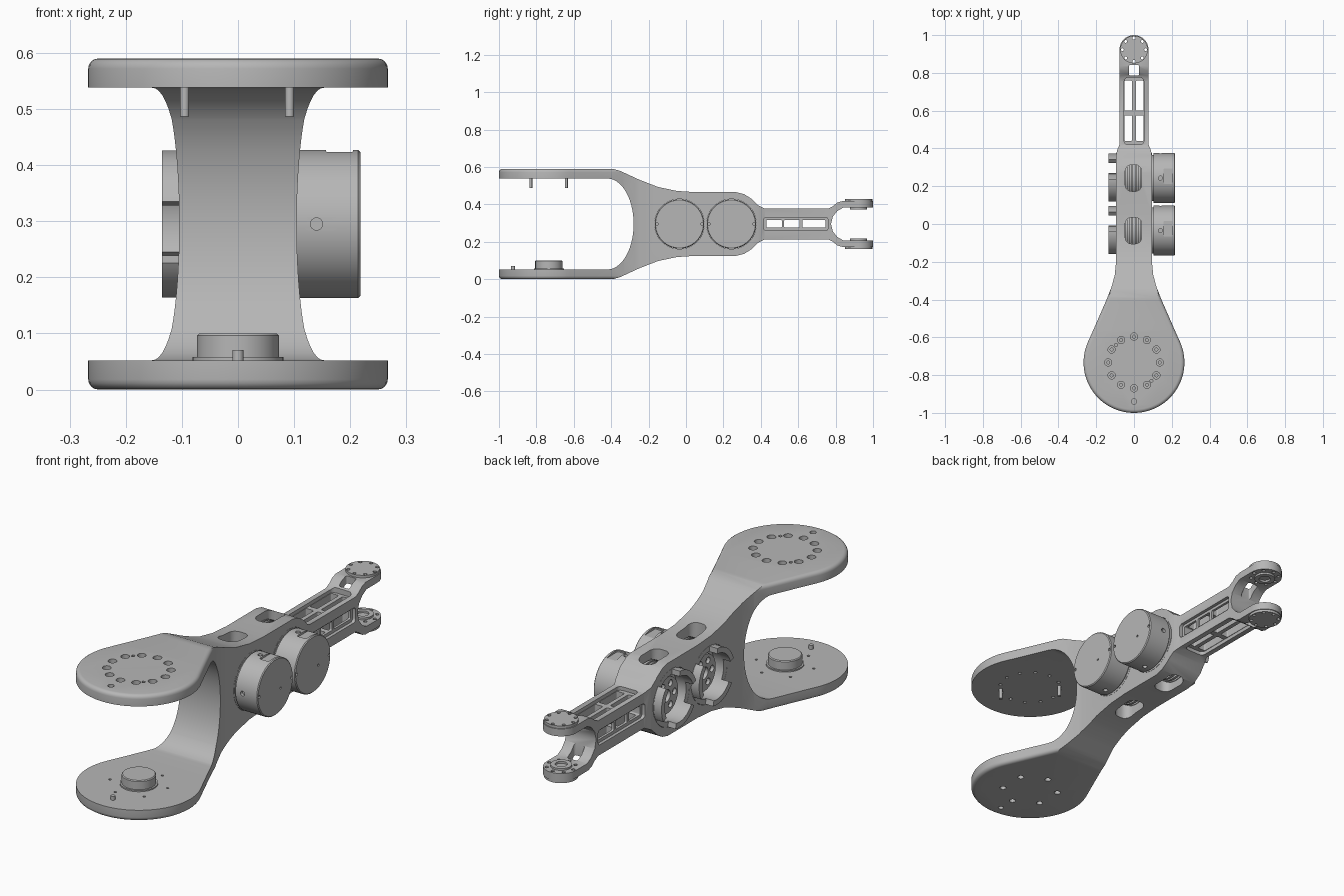
import bpy, bmesh
from math import sin, cos, radians, pi
from mathutils import Matrix, Vector

if "Cube" in bpy.data.objects:
    bpy.data.objects.remove(bpy.data.objects["Cube"])

grey = bpy.data.materials.new("machined grey")
grey.use_nodes = True
grey.diffuse_color = (0.47, 0.47, 0.47, 1)
grey.node_tree.nodes["Principled BSDF"].inputs["Base Color"].default_value = grey.diffuse_color

MID = 0.295                      # height of the mirror plane
PLATE_Y, TIP_Y = -0.733, 0.923   # centres of the big plates and the fork tips
MOTORS_Y = (-0.035, 0.243)
AIM = {"X": Matrix.Rotation(pi / 2, 4, "Y"), "Y": Matrix.Rotation(-pi / 2, 4, "X"), "Z": Matrix()}


# ---------- helpers ----------
def arc(cx, cy, rx, ry, start, end, n):
    angles = [radians(start + (end - start) * i / n) for i in range(n + 1)]
    return [(cx + rx * cos(a), cy + ry * sin(a)) for a in angles]


def rounded(x0, x1, y0, y1, r):
    corners = ((x1 - r, y1 - r), (x0 + r, y1 - r), (x0 + r, y0 + r), (x1 - r, y0 + r))
    return [p for i, (x, y) in enumerate(corners) for p in arc(x, y, r, r, 90 * i, 90 * i + 90, 5)]


def prism(bm, pts, axis, lo, hi):
    place = (lambda u, v: (lo, u, v)) if axis == "X" else (lambda u, v: (u, v, lo))
    face = bm.faces.new([bm.verts.new(place(u, v)) for u, v in pts])
    out = bmesh.ops.extrude_face_region(bm, geom=[face])
    move = Vector((hi - lo, 0, 0)) if axis == "X" else Vector((0, 0, hi - lo))
    verts = [g for g in out["geom"] if isinstance(g, bmesh.types.BMVert)]
    bmesh.ops.translate(bm, verts=verts, vec=move)


def cyl(bm, centre, r, depth, axis="Z", seg=24):
    bmesh.ops.create_cone(bm, cap_ends=True, segments=seg, radius1=r, radius2=r, depth=depth,
                          matrix=Matrix.Translation(centre) @ AIM[axis])


def lathe(bm, profile, centre, axis="Z", seg=72):
    """Spin (distance along axis, radius) points around the axis."""
    m = Matrix.Translation(centre) @ AIM[axis]
    verts = [bm.verts.new((r, 0, h)) for h, r in profile]
    edges = [bm.edges.new(pair) for pair in zip(verts, verts[1:])]
    bmesh.ops.spin(bm, geom=verts + edges, cent=(0, 0, 0), axis=(0, 0, 1), angle=2 * pi, steps=seg)
    bmesh.ops.remove_doubles(bm, verts=bm.verts[:], dist=0.00005)
    bmesh.ops.transform(bm, matrix=m, verts=bm.verts[:])


def make(name, build):
    bm = bmesh.new()
    build(bm)
    bmesh.ops.recalc_face_normals(bm, faces=bm.faces[:])
    mesh = bpy.data.meshes.new(name)
    bm.to_mesh(mesh)
    bm.free()
    mesh.materials.append(grey)
    ob = bpy.data.objects.new(name, mesh)
    bpy.context.collection.objects.link(ob)
    return ob


def boolean(ob, build, operation="DIFFERENCE"):
    cutter = make("cutter", build)
    cutter.hide_render = True
    mod = ob.modifiers.new("cut", "BOOLEAN")
    mod.operation, mod.object, mod.solver = operation, cutter, "EXACT"
    bpy.context.view_layer.objects.active = ob
    bpy.ops.object.modifier_apply(modifier=mod.name)
    bpy.data.objects.remove(cutter)


def ring(cy, radius, count, turn=0):
    return arc(0, cy, radius, radius, turn, turn + 360, count)[:-1]


# ---------- frame: side profile intersected with the plan outline ----------
upper = [(-1.05, 0.59), (-0.39, 0.59), (-0.35, 0.578), (-0.25, 0.532), (-0.15, 0.493), (-0.05, 0.472),
         (0.05, 0.465), (0.27, 0.465), (0.31, 0.455), (0.35, 0.43), (0.385, 0.395), (0.42, 0.377),
         (0.76, 0.377), (0.785, 0.39), (0.81, 0.41), (0.835, 0.417), (1.05, 0.417),
         (1.05, 0.382), (0.84, 0.382), (0.81, 0.365), (0.785, 0.335)]
flip = [(y, 2 * MID - z) for y, z in reversed(upper)]
mouth = [(-1.05, 0.052)] + arc(-0.42, MID, 0.14, 0.243, -90, 90, 28) + [(-1.05, 0.538)]
side_profile = upper + [(0.775, MID)] + flip + mouth

right_edge = [(0.215, -0.56), (0.18, -0.48), (0.145, -0.4), (0.118, -0.33), (0.102, -0.27), (0.095, -0.2),
              (0.095, 0.36), (0.09, 0.39), (0.077, 0.42)]
left_edge = [(-x, y) for x, y in reversed(right_edge)]
plan = (arc(0, PLATE_Y, 0.267, 0.267, 155, 385, 56) + right_edge
        + arc(0, TIP_Y, 0.077, 0.077, 0, 180, 28) + left_edge)


def plan_block(bm):
    prism(bm, plan, "Z", 0, 2 * MID)
    rim = [e for e in bm.edges if abs(e.verts[0].co.z - e.verts[1].co.z) < 0.001]
    bmesh.ops.bevel(bm, geom=rim, offset=0.018, segments=4, profile=0.5, affect="EDGES")


frame = make("frame", lambda bm: prism(bm, side_profile, "X", -0.4, 0.4))
boolean(frame, plan_block, "INTERSECT")


# ---------- frame openings ----------
def motor_bores(bm):
    for y in MOTORS_Y:
        cyl(bm, (0, y, MID), 0.133, 0.5, "X", 72)


def body_windows(bm):
    for y in MOTORS_Y:
        prism(bm, rounded(-0.047, 0.041, y - 0.07, y + 0.13 - 0.06, 0.035), "Z", -0.1, 0.7)


def arm_recesses(bm):
    for lo, hi in ((0.36, 0.46), (0.13, 0.23)):
        prism(bm, rounded(-0.052, 0.052, 0.42, 0.775, 0.02), "Z", lo, hi)
    for lo, hi in ((-0.2, -0.062), (0.062, 0.2)):
        prism(bm, rounded(0.415, 0.76, 0.26, 0.33, 0.015), "X", lo, hi)


def arm_top_slots(bm):
    for x in (-0.03, 0.03):
        for y0, y1 in ((0.44, 0.575), (0.6, 0.76)):
            prism(bm, rounded(x - 0.02, x + 0.02, y0, y1, 0.006), "Z", -0.1, 0.7)
    prism(bm, rounded(-0.027, 0.027, 0.785, 0.842, 0.008), "Z", -0.1, 0.7)


def arm_side_slots(bm):
    for y0, y1 in ((0.43, 0.512), (0.525, 0.607), (0.622, 0.745)):
        prism(bm, rounded(y0, y1, 0.275, 0.317, 0.005), "X", -0.2, 0.2)


def tip_holes(bm):
    for x, y in ring(TIP_Y, 0.062, 8):
        cyl(bm, (x, y, MID), 0.008, 1, seg=12)


def plate_sinks(bm):
    for x, y in ring(PLATE_Y, 0.137, 12):
        cyl(bm, (x, y, 0.59), 0.019, 0.05)
    cyl(bm, (0, -0.94, 0.59), 0.014, 0.05)
    for x, y in ((-0.095, -0.64), (0.092, -0.83)):
        cyl(bm, (x, y, 0.59), 0.008, 0.04, seg=12)
    for x, y in ring(PLATE_Y, 0.125, 6, 30):
        cyl(bm, (x, y, 0), 0.014, 0.05)
    cyl(bm, (0, -0.94, 0), 0.012, 0.05)


def plate_screw_holes(bm):
    for x, y in ring(PLATE_Y, 0.137, 12):
        cyl(bm, (x, y, 0.55), 0.008, 0.1, seg=12)
    for x, y in ring(PLATE_Y, 0.13, 6, 15):
        cyl(bm, (x, y, 0.052), 0.006, 0.03, seg=12)


for opening in (motor_bores, body_windows, arm_recesses, arm_top_slots, arm_side_slots,
                tip_holes, plate_sinks, plate_screw_holes):
    boolean(frame, opening)

# ---------- motors: drum with cooling fins, open hub face and mounting arcs ----------
fins = []
for i in range(8):
    x = -0.045 + 0.02 * i
    fins += [(x, 0.132), (x, 0.122), (x + 0.009, 0.122), (x + 0.009, 0.132)]
drum = ([(-0.03, 0), (-0.03, 0.028), (-0.07, 0.028), (-0.07, 0.085), (-0.045, 0.09), (-0.045, 0.108),
         (-0.095, 0.108), (-0.095, 0.132)] + fins + [(0.214, 0.132), (0.218, 0.128), (0.218, 0)])

for number, y in enumerate(MOTORS_Y, 1):
    motor = make(f"motor_{number}", lambda bm: lathe(bm, drum, (0, y, MID), "X"))

    def details(bm):
        for s in (-1, 1):
            cyl(bm, (0.14, y + s * 0.132, MID), 0.011, 0.03, "Y", 16)
            cyl(bm, (0.14, y, MID + s * 0.132), 0.011, 0.03, "Z", 16)
            cyl(bm, (0.218, y + s * 0.12, MID), 0.007, 0.02, "X", 12)
        cyl(bm, (0.218, y + 0.04, MID - 0.018), 0.005, 0.01, "X", 12)
        for py, pz in arc(y, MID, 0.057, 0.057, 0, 360, 6)[:-1]:
            cyl(bm, (-0.07, py, pz), 0.015, 0.03, "X", 16)
        prism(bm, rounded(0.157, 0.205, y - 0.03, y + 0.05, 0.004), "Z", MID + 0.122, MID + 0.2)

    boolean(motor, details)

    def mounts(bm):
        for start in (92, 212, 332):
            prism(bm, arc(y, MID, 0.131, 0.131, start, start + 70, 16)
                  + arc(y, MID, 0.106, 0.106, start + 70, start, 16), "X", -0.135, -0.09)

    make(f"motor_mounts_{number}", mounts)

# ---------- fork tip caps and bearing rings ----------
for name, side in (("upper", 1), ("lower", -1)):
    cap = make(f"{name}_tip_cap", lambda bm: cyl(bm, (0, TIP_Y, MID + side * 0.125), 0.073, 0.018, seg=48))
    boolean(cap, tip_holes)
    bearing = [(0, 0.026), (0, 0.046), (0.012, 0.046), (0.012, 0.026), (0, 0.026)]
    make(f"{name}_tip_bearing",
         lambda bm: lathe(bm, bearing, (0, TIP_Y, MID + side * 0.084 - 0.006), seg=40))

# ---------- plate fittings ----------
hub = [(0.045, 0), (0.045, 0.081), (0.058, 0.081), (0.058, 0.073), (0.096, 0.073), (0.1, 0.069), (0.1, 0)]
make("pivot_hub", lambda bm: lathe(bm, hub, (0, PLATE_Y, 0)))
make("lower_plate_pin", lambda bm: cyl(bm, (0, -0.925, 0.055), 0.01, 0.03))
make("upper_plate_pin_right", lambda bm: cyl(bm, (-0.095, -0.64, 0.515), 0.008, 0.056))
make("upper_plate_pin_left", lambda bm: cyl(bm, (0.092, -0.83, 0.515), 0.008, 0.056))

# ---------- smooth the curved faces, keep edges crisp ----------
bpy.ops.object.select_all(action="DESELECT")
for ob in bpy.context.collection.objects:
    if ob.type == "MESH" and grey.name in ob.data.materials:
        ob.select_set(True)
        bpy.context.view_layer.objects.active = ob
bpy.ops.object.shade_smooth_by_angle(angle=radians(30))
